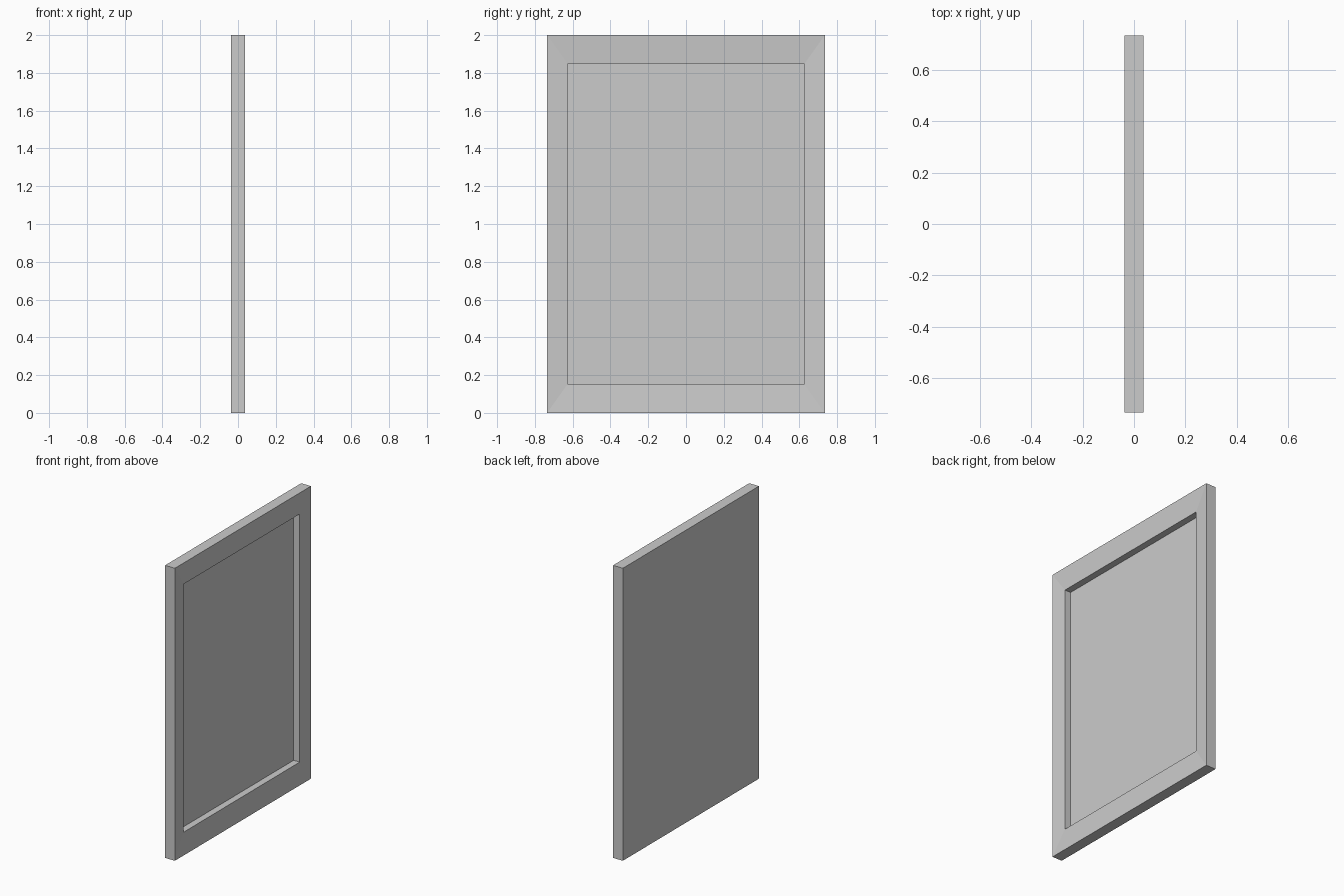
import bpy, bmesh

if "Cube" in bpy.data.objects:
    bpy.data.objects.remove(bpy.data.objects["Cube"])

HALF_Y, HALF_Z = 0.735, 1.0

# Section of the framed panel as nested rings: (x, inset in y, inset in z)
RINGS = [
    (-0.037, 0.0, 0.0),      # back edge
    (0.037, 0.0, 0.0),       # outer front edge
    (0.028, 0.108, 0.152),   # inner lip of the slightly sloped, mitred frame
    (-0.018, 0.108, 0.152),  # recessed panel
]

bm = bmesh.new()


def ring(x, dy, dz):
    y, z = HALF_Y - dy, HALF_Z - dz
    return [bm.verts.new((x, sy * y, HALF_Z + sz * z))
            for sy, sz in ((-1, -1), (1, -1), (1, 1), (-1, 1))]


loops = [ring(*r) for r in RINGS]

# Outer sides, frame front and recess walls
for a, b in zip(loops, loops[1:]):
    for i in range(4):
        j = (i + 1) % 4
        bm.faces.new((a[i], a[j], b[j], b[i]))

# Flat back and recessed panel face
bm.faces.new(loops[0][::-1])
bm.faces.new(loops[-1])
bmesh.ops.recalc_face_normals(bm, faces=bm.faces[:])

mesh = bpy.data.meshes.new("framed_panel")
bm.to_mesh(mesh)
bm.free()
bpy.context.collection.objects.link(bpy.data.objects.new("framed_panel", mesh))
